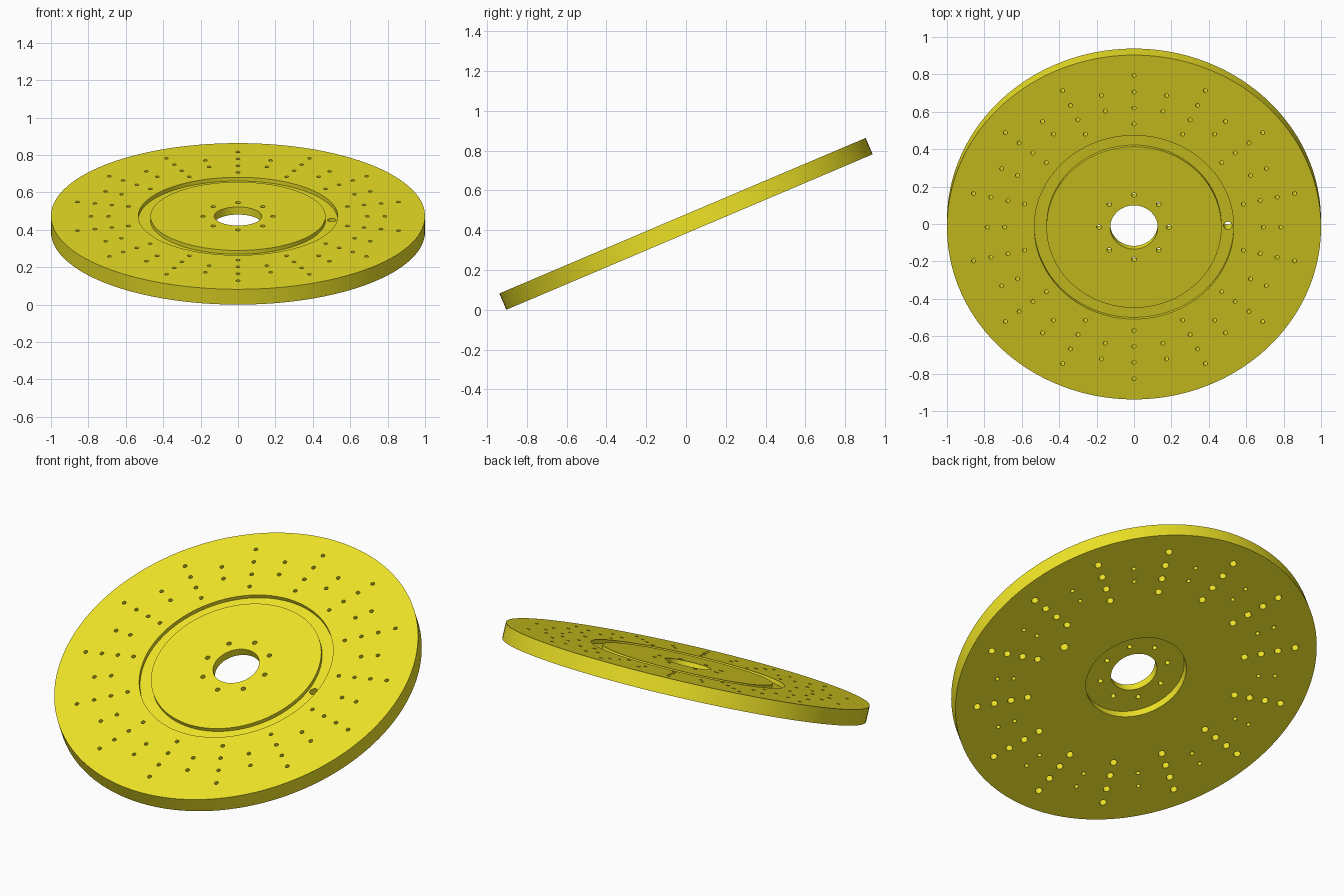
import bpy, bmesh
from math import sin, cos, pi, radians
from mathutils import Matrix, Vector

if "Cube" in bpy.data.objects:
    bpy.data.objects.remove(bpy.data.objects["Cube"])

T = 0.089            # disc thickness
H = T / 2
TILT = radians(23)


def lathe(bm, profile, segs, centre=(0, 0), closed=False):
    """Revolve (radius, z) points about a vertical axis; cap the ends unless closed."""
    rings = [[bm.verts.new((centre[0] + r * cos(2 * pi * i / segs),
                            centre[1] + r * sin(2 * pi * i / segs), z))
              for i in range(segs)] for r, z in profile]
    pairs = list(zip(rings, rings[1:]))
    if closed:
        pairs.append((rings[-1], rings[0]))
    for a, b in pairs:
        for i in range(segs):
            j = (i + 1) % segs
            bm.faces.new((a[i], a[j], b[j], b[i]))
    if not closed:
        bm.faces.new(rings[0][::-1])
        bm.faces.new(rings[-1])


def make_object(name, bm):
    bmesh.ops.recalc_face_normals(bm, faces=bm.faces)
    mesh = bpy.data.meshes.new(name)
    bm.to_mesh(mesh)
    bm.free()
    obj = bpy.data.objects.new(name, mesh)
    bpy.context.collection.objects.link(obj)
    return obj


# Disc body: bore, underside recess, rim and top groove
bm = bmesh.new()
lathe(bm, [(0.127, 0), (0.278, 0), (0.278, -H), (1, -H), (1, H),
           (0.533, H), (0.533, H - 0.022), (0.468, H - 0.022),
           (0.468, H), (0.127, H)], 160, closed=True)
disc = make_object("perforated_disc", bm)

# Hole cutters
bm = bmesh.new()


def hole(r, angle, radius, counterbore=None):
    c = (r * cos(angle), r * sin(angle))
    low = counterbore or radius
    prof = [(low, -0.1), (radius, 0.1)]
    if counterbore:
        prof = [(low, -0.1), (low, -0.005), (radius, -0.005), (radius, 0.1)]
    lathe(bm, prof, 20, c)


for i in range(14):
    a = pi / 2 + i * 2 * pi / 14
    for r in (0.6, 0.692, 0.785, 0.88):      # main spokes, wider underneath
        hole(r, a, 0.011, 0.019)
    for r in (0.692, 0.785):                 # in-between spokes
        hole(r, a + pi / 14, 0.011)
for i in range(8):                           # bolt circle
    hole(0.187, i * pi / 4, 0.013)
hole(0.502, 0, 0.023)                        # single hole in the groove
cutter = make_object("hole_cutter", bm)
cutter.hide_render = True

mod = disc.modifiers.new("holes", 'BOOLEAN')
mod.operation = 'DIFFERENCE'
mod.solver = 'EXACT'
mod.object = cutter
bpy.context.view_layer.objects.active = disc
disc.select_set(True)
cutter.select_set(False)
bpy.ops.object.modifier_apply(modifier=mod.name)
bpy.data.objects.remove(cutter)

# Lean the disc back and rest it on the ground
disc.data.transform(Matrix.Rotation(TILT, 4, 'X'))
low = min(v.co.z for v in disc.data.vertices)
disc.data.transform(Matrix.Translation(Vector((0, 0, -low))))
bpy.ops.object.shade_smooth_by_angle(angle=radians(30))

mat = bpy.data.materials.new("yellow")
mat.diffuse_color = (0.87, 0.78, 0.02, 1)
mat.use_nodes = True
mat.node_tree.nodes["Principled BSDF"].inputs["Base Color"].default_value = mat.diffuse_color
disc.data.materials.append(mat)
